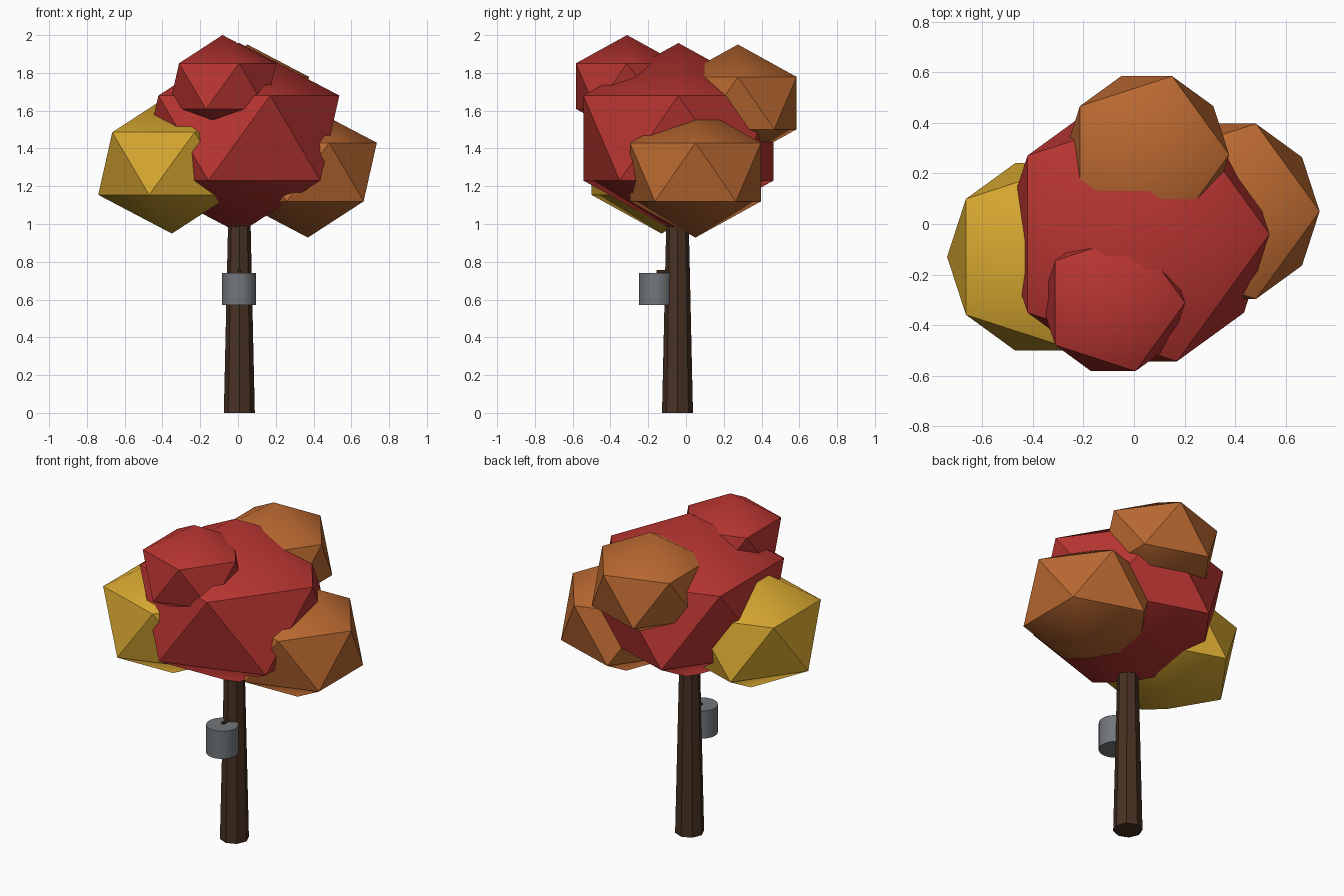
import bpy
import math
from mathutils import Vector

cube = bpy.data.objects.get("Cube")
if cube:
    bpy.data.objects.remove(cube, do_unlink=True)


def material(name, rgb):
    mat = bpy.data.materials.new(name)
    mat.use_nodes = True
    colour = (*rgb, 1.0)
    mat.diffuse_color = colour
    for node in mat.node_tree.nodes:
        if node.type == "BSDF_PRINCIPLED":
            node.inputs["Base Color"].default_value = colour
    return mat


red = material("red leaves", (0.47, 0.035, 0.03))
orange = material("orange leaves", (0.49, 0.14, 0.03))
yellow = material("yellow leaves", (0.68, 0.39, 0.03))
bark = material("dark bark", (0.062, 0.031, 0.016))
metal = material("grey metal", (0.17, 0.185, 0.2))


def finish(name, mat):
    obj = bpy.context.object
    obj.name = name
    obj.data.materials.append(mat)
    # Leaf caps blend softly while the steeper facets stay crisp
    bpy.ops.object.shade_smooth_by_angle(angle=math.radians(40))
    return obj


def leaf_clump(name, mat, centre, radius):
    bpy.ops.mesh.primitive_ico_sphere_add(subdivisions=1, radius=radius, location=centre)
    bpy.context.object.scale.z = 0.85
    bpy.ops.object.transform_apply(location=False, rotation=False, scale=True)
    return finish(name, mat)


def tapered(name, mat, start, end, r1, r2, sides):
    start, end = Vector(start), Vector(end)
    axis = end - start
    bpy.ops.mesh.primitive_cone_add(
        vertices=sides, radius1=r1, radius2=r2, depth=axis.length,
        location=(start + end) / 2,
        rotation=axis.to_track_quat("Z", "Y").to_euler())
    return finish(name, mat)


# Crown of squashed faceted clumps
leaf_clump("main_foliage", red, (0.007, -0.04, 1.455), 0.592)
leaf_clump("top_foliage", red, (-0.082, -0.312, 1.73), 0.318)
leaf_clump("right_foliage", yellow, (-0.35, -0.13, 1.32), 0.436)
leaf_clump("left_foliage", orange, (0.37, 0.05, 1.275), 0.408)
leaf_clump("back_foliage", orange, (0.05, 0.275, 1.64), 0.365)

# Eight-sided trunk
tapered("trunk", bark, (0.007, -0.045, 0), (0.007, -0.045, 1.3), 0.082, 0.053, 8)

# Bucket hung on the front, with its spout
tapered("bucket", metal, (0.005, -0.16, 0.57), (0.005, -0.16, 0.74), 0.09, 0.09, 32)
tapered("spout", bark, (0.005, -0.155, 0.744), (0.005, -0.06, 0.75), 0.011, 0.011, 8)
